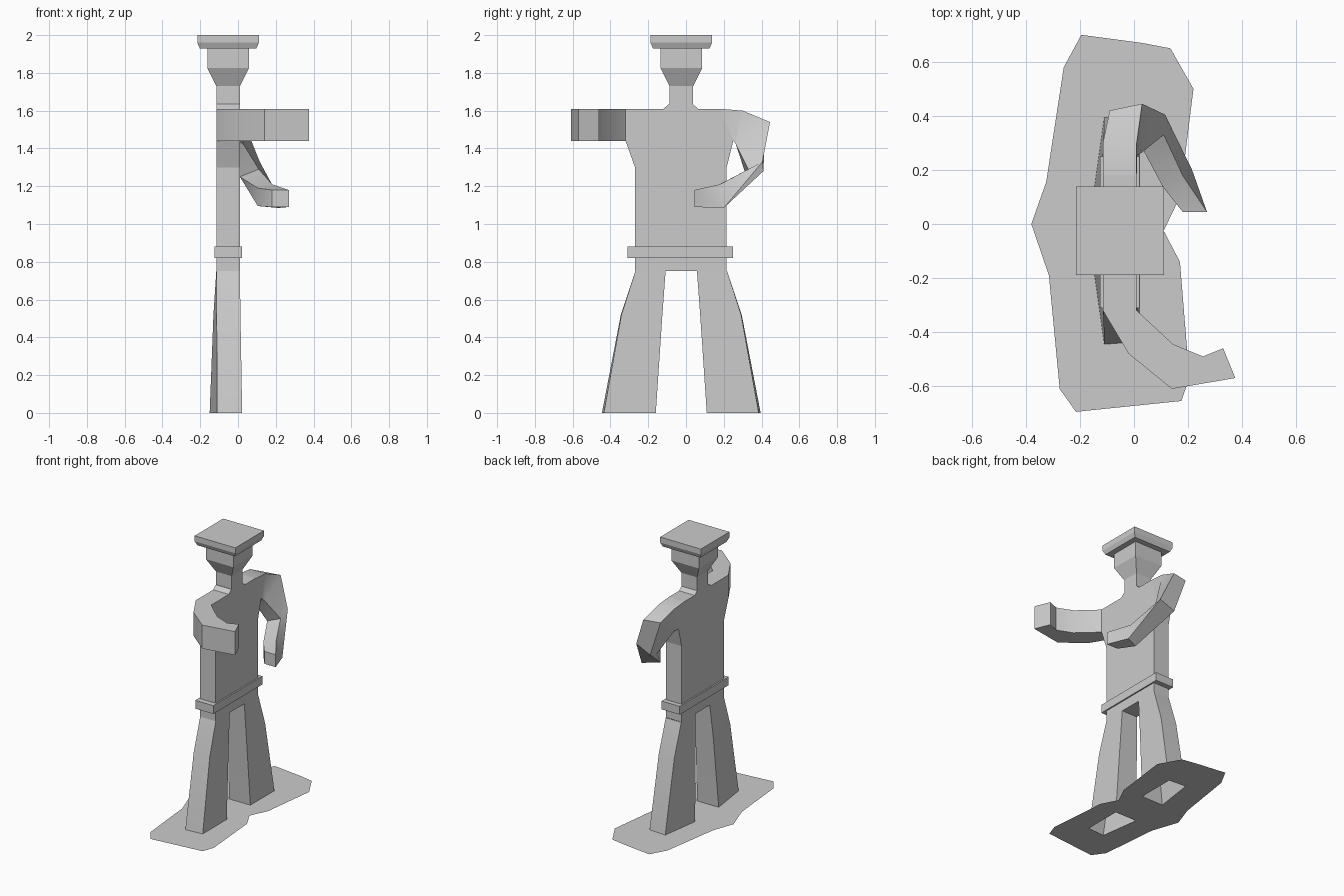
import bpy
import bmesh

cube = bpy.data.objects.get("Cube")
if cube:
    bpy.data.objects.remove(cube, do_unlink=True)

grey = bpy.data.materials.new("plain grey")
grey.use_nodes = True
grey.diffuse_color = (0.6, 0.6, 0.6, 1)
grey.node_tree.nodes["Principled BSDF"].inputs["Base Color"].default_value = (0.6, 0.6, 0.6, 1)

BACK, FRONT = -0.115, 0.01   # thickness of the flat body along x


def finish(name, bm, smooth=False):
    mesh = bpy.data.meshes.new(name)
    bm.to_mesh(mesh)
    bm.free()
    mesh.materials.append(grey)
    obj = bpy.data.objects.new(name, mesh)
    bpy.context.collection.objects.link(obj)
    if smooth:
        bpy.ops.object.select_all(action='DESELECT')
        obj.select_set(True)
        bpy.context.view_layer.objects.active = obj
        bpy.ops.object.shade_smooth_by_angle(angle=0.52)
    return obj


def loft(name, sections, cap_start=True, cap_end=True, smooth=False):
    """Skin a row of equal-sized loops of points."""
    bm = bmesh.new()
    rings = [[bm.verts.new(p) for p in s] for s in sections]
    for a, b in zip(rings, rings[1:]):
        for i in range(len(a)):
            j = (i + 1) % len(a)
            bm.faces.new((a[i], a[j], b[j], b[i]))
    if cap_start:
        bm.faces.new(rings[0][::-1])
    if cap_end:
        bm.faces.new(rings[-1])
    bmesh.ops.recalc_face_normals(bm, faces=bm.faces)
    return finish(name, bm, smooth)


def rect(x0, x1, y0, y1, z):
    return [(x0, y0, z), (x1, y0, z), (x1, y1, z), (x0, y1, z)]


# Torso: side profile through to the neck base, pushed along x
profile = [(-0.27, 0.75), (0.215, 0.75), (0.215, 1.3), (0.25, 1.44), (0.18, 1.61),
           (0.065, 1.61), (0.035, 1.635), (-0.09, 1.635), (-0.12, 1.61),
           (-0.32, 1.61), (-0.32, 1.44), (-0.27, 1.3)]
loft("torso", [[(x, y, z) for y, z in profile] for x in (BACK, FRONT)])

# Belt
loft("belt", [rect(-0.125, 0.02, -0.31, 0.25, z) for z in (0.82, 0.88)])

# Head and flat cap: rectangles growing around the neck axis
CX, CY = -0.0525, -0.025


def stack(name, steps):
    loft(name, [rect(CX - h, CX + h, CY - h, CY + h, z) for h, z in steps])


stack("head", [(0.0625, 1.63), (0.0625, 1.73), (0.11, 1.825), (0.11, 1.935)])
stack("cap", [(0.15, 1.93), (0.163, 1.96), (0.163, 2.0)])

# Raised arm, bent forward at a constant height
outer = [(BACK, -0.32), (-0.02, -0.48), (0.14, -0.61), (0.375, -0.57)]
inner = [(FRONT, -0.32), (0.145, -0.445), (0.255, -0.49), (0.33, -0.46)]
loft("raised_arm", [[(*o, 1.61), (*i, 1.61), (*i, 1.44), (*o, 1.44)]
                    for o, i in zip(outer, inner)], cap_start=False, smooth=True)

# Lowered arm, bent at the elbow with the hand in front
loft("lowered_arm", [
    [(BACK, 0.18, 1.61), (FRONT, 0.18, 1.61), (FRONT, 0.25, 1.44), (BACK, 0.25, 1.44)],
    [(BACK, 0.30, 1.6), (FRONT, 0.30, 1.6), (0.012, 0.255, 1.435), (-0.11, 0.255, 1.435)],
    [(-0.09, 0.42, 1.54), (0.03, 0.445, 1.54), (0.03, 0.265, 1.42), (-0.09, 0.265, 1.42)],
    [(0.0, 0.41, 1.28), (0.115, 0.405, 1.33), (0.11, 0.33, 1.29), (0.01, 0.32, 1.25)],
    [(0.105, 0.14, 1.095), (0.215, 0.2, 1.085), (0.18, 0.18, 1.21), (0.105, 0.14, 1.19)],
    [(0.18, 0.045, 1.09), (0.27, 0.045, 1.09), (0.27, 0.045, 1.18), (0.18, 0.045, 1.18)],
], cap_start=False, smooth=True)

# Legs: flared and open at the foot; mirrored about the body's centre line
feet = []
for name, s in (("right_leg", -1), ("left_leg", 1)):
    def ring(z, y_in, y_out, back_in, back_out, front):
        return [(back_in, CY + s * y_in, z), (front, CY + s * y_in, z),
                (front, CY + s * (y_out - 0.01 * (1 - z / 0.75)), z),
                (back_out, CY + s * y_out, z)]
    foot = ring(0, 0.135, 0.42, -0.15, -0.11, 0.022)
    feet.append(foot)
    loft(name, [foot, ring(0.52, 0.1, 0.32, -0.13, -0.113, 0.013),
                ring(0.75, 0.083, 0.243, BACK, BACK, FRONT)],
         cap_start=False, cap_end=False, smooth=True)

# Base: a flat sheet with an opening under each leg
outline = [(-0.195, 0.7), (0.03, 0.67), (0.135, 0.65), (0.22, 0.5), (0.17, 0.1),
           (0.11, -0.025), (0.17, -0.14), (0.205, -0.57), (0.175, -0.655),
           (-0.215, -0.695), (-0.275, -0.61), (-0.315, -0.19), (-0.38, 0),
           (-0.325, 0.155), (-0.26, 0.58)]
bm = bmesh.new()
for loop in [[(x, y, 0) for x, y in outline]] + feet:
    vs = [bm.verts.new(p) for p in loop]
    for a, b in zip(vs, vs[1:] + vs[:1]):
        bm.edges.new((a, b))
bmesh.ops.triangle_fill(bm, use_beauty=True, edges=bm.edges[:], normal=(0, 0, 1))
for f in bm.faces:
    f.normal_update()
    if f.normal.z < 0:
        f.normal_flip()
finish("base", bm)
